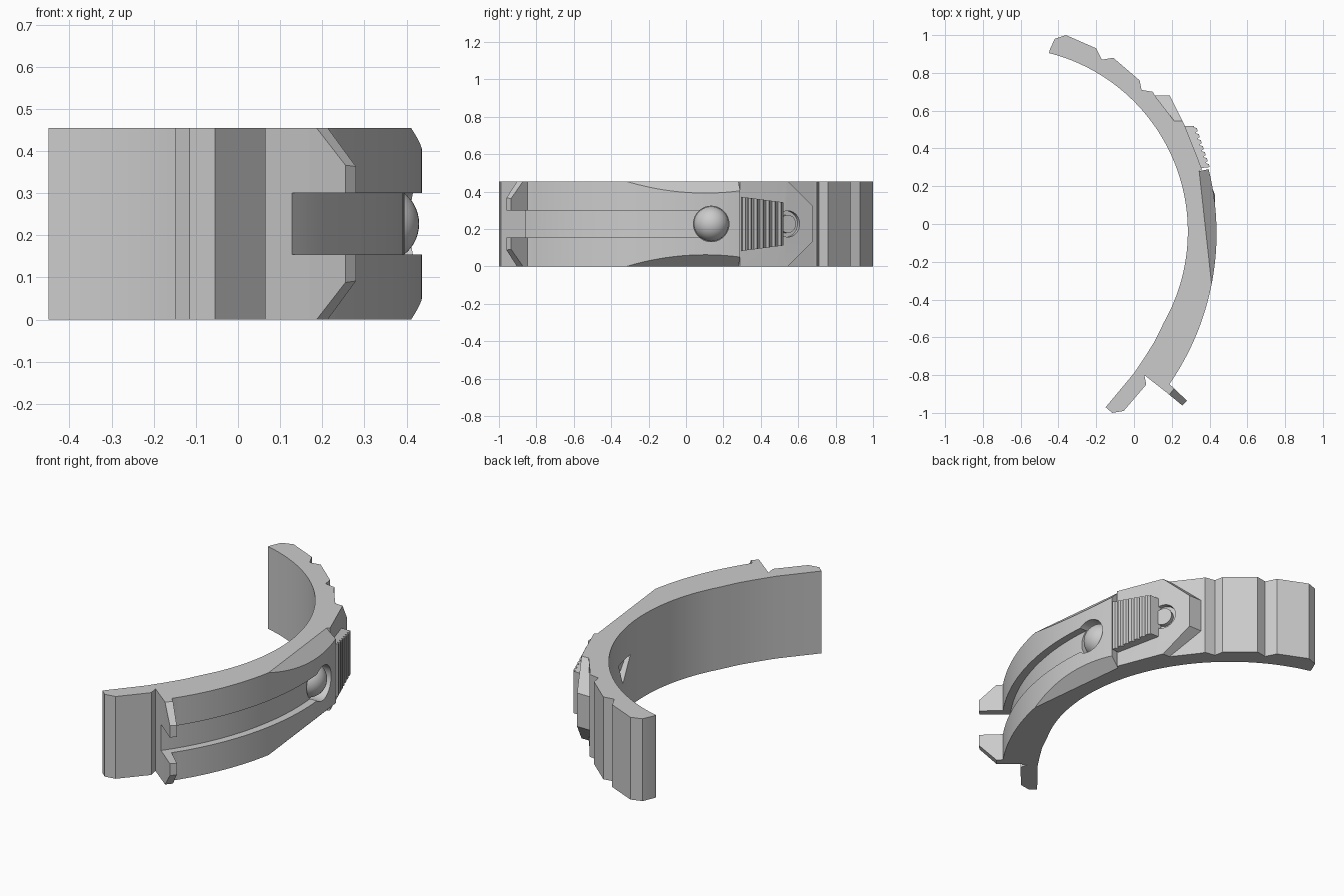
import bpy, bmesh, math
from mathutils import Vector, Matrix

if "Cube" in bpy.data.objects:
    bpy.data.objects.remove(bpy.data.objects["Cube"])

H = 0.455            # band height
MID = H / 2
OUTER = (-0.963, -0.05, 1.4)
INNER = (-0.69, -0.04, 0.975)

grey = bpy.data.materials.new("plain_grey")
grey.use_nodes = True
grey.diffuse_color = (0.6, 0.6, 0.6, 1)
grey.node_tree.nodes["Principled BSDF"].inputs["Base Color"].default_value = (0.6, 0.6, 0.6, 1)


def arc(circle, y0, y1, n=32):
    """Points on the +x side of a circle between two y values."""
    cx, cy, r = circle
    a, b = math.asin((y0 - cy) / r), math.asin((y1 - cy) / r)
    angles = [a + (b - a) * i / n for i in range(n + 1)]
    return [(cx + r * math.cos(t), cy + r * math.sin(t)) for t in angles]


def make(name, bm):
    bmesh.ops.recalc_face_normals(bm, faces=bm.faces[:])
    mesh = bpy.data.meshes.new(name)
    bm.to_mesh(mesh)
    bm.free()
    mesh.materials.append(grey)
    obj = bpy.data.objects.new(name, mesh)
    bpy.context.collection.objects.link(obj)
    return obj


def prism(points, low=0.0, high=H, along_x=False):
    bm = bmesh.new()
    place = (lambda p, w: (w, *p)) if along_x else (lambda p, w: (*p, w))
    rings = [[bm.verts.new(place(p, w)) for p in points] for w in (low, high)]
    for ring in rings:
        bm.faces.new(ring)
    for i in range(len(points)):
        j = (i + 1) % len(points)
        bm.faces.new((rings[0][i], rings[0][j], rings[1][j], rings[1][i]))
    bmesh.ops.recalc_face_normals(bm, faces=bm.faces[:])
    return bm


def trim(bm, point, normal):
    """Slice off the top and bottom edges with mirrored planes."""
    for flip in (False, True):
        p, n = Vector(point), Vector(normal)
        if flip:
            p.z, n.z = H - p.z, -n.z
        cut = bmesh.ops.bisect_plane(bm, geom=bm.verts[:] + bm.edges[:] + bm.faces[:],
                                     plane_co=p, plane_no=n, clear_outer=True)
        edges = [g for g in cut["geom_cut"] if isinstance(g, bmesh.types.BMEdge)]
        bmesh.ops.holes_fill(bm, edges=edges, sides=0)
    return bm


def cylinder(centre, normal, radius, depth):
    bm = bmesh.new()
    turn = Vector(normal).to_track_quat("Z", "Y").to_matrix().to_4x4()
    bmesh.ops.create_cone(bm, cap_ends=True, segments=40, radius1=radius, radius2=radius,
                          depth=depth, matrix=Matrix.Translation(centre) @ turn)
    return bm


def carve(obj, *cutters):
    bpy.context.view_layer.objects.active = obj
    for cutter in cutters:
        mod = obj.modifiers.new("carve", "BOOLEAN")
        mod.operation, mod.solver, mod.object = "DIFFERENCE", "EXACT", cutter
        bpy.ops.object.modifier_apply(modifier=mod.name)


def helper(name, bm):
    obj = make(name, bm)
    obj.hide_render = True
    return obj


# Front band with its tail, underside notch and tapering edge chamfers
tail = [(0.11, -0.62), (0.06, -0.70), (0.0, -0.79), (-0.15, -0.97), (-0.115, -1.0),
        (-0.055, -0.99), (0.065, -0.85), (0.055, -0.80), (0.17, -0.89)]
front_points = arc(INNER, 0.27, -0.52) + tail + arc(OUTER, -0.845, 0.29) + [(0.345, 0.28)]
edge_a, edge_b, edge_c = Vector((0.395, 0.29, 0.405)), Vector((0.345, 0.28, H)), Vector((0.411, -0.32, H))
slope = (edge_b - edge_a).cross(edge_c - edge_a)
if slope.z < 0:
    slope.negate()
front_band = make("front_band", trim(prism(front_points), edge_b, slope))

# Forked hook at the end of the band
hook_points = [(0.17, -0.89), (0.255, -0.96), (0.28, -0.935), (0.185, -0.845)]
hook = make("forked_hook", trim(prism(hook_points), (0.187, -0.903, H), (0.77, -0.63, 1)))

# Long slot, round socket and small triangular pit
floor = (OUTER[0], OUTER[1], 1.358)
wide = (OUTER[0], OUTER[1], 1.6)
slot = helper("slot_cutter", prism(arc(floor, -1.02, 0.13) + arc(wide, 0.13, -1.02), 0.155, 0.30))
socket = helper("socket_cutter", cylinder((0.437, 0.135, MID), (1, 0, 0), 0.095, 0.2))
pit = helper("pit_cutter", prism([(0.24, 0.285), (0.09, 0.285), (0.18, 0.16)], 0.2, 0.30, True))
carve(front_band, slot, socket, pit)
carve(hook, slot)

# Domed button in the socket
bm = bmesh.new()
bmesh.ops.create_uvsphere(bm, u_segments=40, v_segments=24, radius=0.093,
                          matrix=Matrix.Translation((0.337, 0.135, MID)))
bmesh.ops.bisect_plane(bm, geom=bm.verts[:] + bm.edges[:] + bm.faces[:],
                       plane_co=(0.33, 0, 0), plane_no=(-1, 0, 0), clear_outer=True)
bmesh.ops.holes_fill(bm, edges=[e for e in bm.edges if e.is_boundary], sides=0)
button = make("domed_button", bm)

# Rear band with stepped plates
steps = [(-0.447, 0.92), (-0.42, 0.98), (-0.36, 1.0), (-0.2, 0.93), (-0.17, 0.87), (-0.11, 0.88),
         (0.03, 0.76), (0.04, 0.71), (0.10, 0.70), (0.11, 0.68), (0.21, 0.55), (0.345, 0.28)]
rear_band = make("rear_band", prism(arc(INNER, 0.27, 0.905) + steps))

# Raised panel with cut corners and a round groove
panel_points = [(0.11, 0.68), (0.19, 0.68), (0.265, 0.53), (0.36, 0.29), (0.345, 0.28), (0.21, 0.55)]
panel = make("raised_panel", trim(prism(panel_points), (0.21, 0.545, H), (0, 1, 1)))
facing = Vector((0.894, 0.447, 0))
centre = Vector((0.2575, 0.545, MID))
carve(panel, helper("groove_cutter", cylinder(centre, facing, 0.07, 0.05)))
boss = make("groove_boss", cylinder(centre - facing * 0.02, facing, 0.048, 0.04))

# Ribbed grip, narrowing towards the back
start, end = Vector((0.402, 0.298)), Vector((0.328, 0.52))
ribs, count = [], 7
for i in range(count):
    for t, sink in ((i + 0.1, 0), (i + 0.6, 0), (i + 0.75, 0.012), (i + 0.95, 0.012)):
        p = start.lerp(end, t / count)
        ribs.append((p.x - sink, p.y))
bm = prism([(0.345, 0.295)] + ribs + [(0.325, 0.52), (0.25, 0.52)], -1, 1)
for v in bm.verts:
    v.co.z = MID + v.co.z * (0.145 - 0.13 * (v.co.y - 0.295))
grip = make("ribbed_grip", bm)

# Smooth curves, crisp edges
bpy.ops.object.select_all(action="DESELECT")
for part in (front_band, hook, button, rear_band, panel, boss, grip):
    part.select_set(True)
    bpy.context.view_layer.objects.active = part
bpy.ops.object.shade_smooth_by_angle(angle=math.radians(25))

# Cutters are no longer needed
for obj in [o for o in bpy.data.objects if o.name.endswith("_cutter")]:
    bpy.data.objects.remove(obj)
